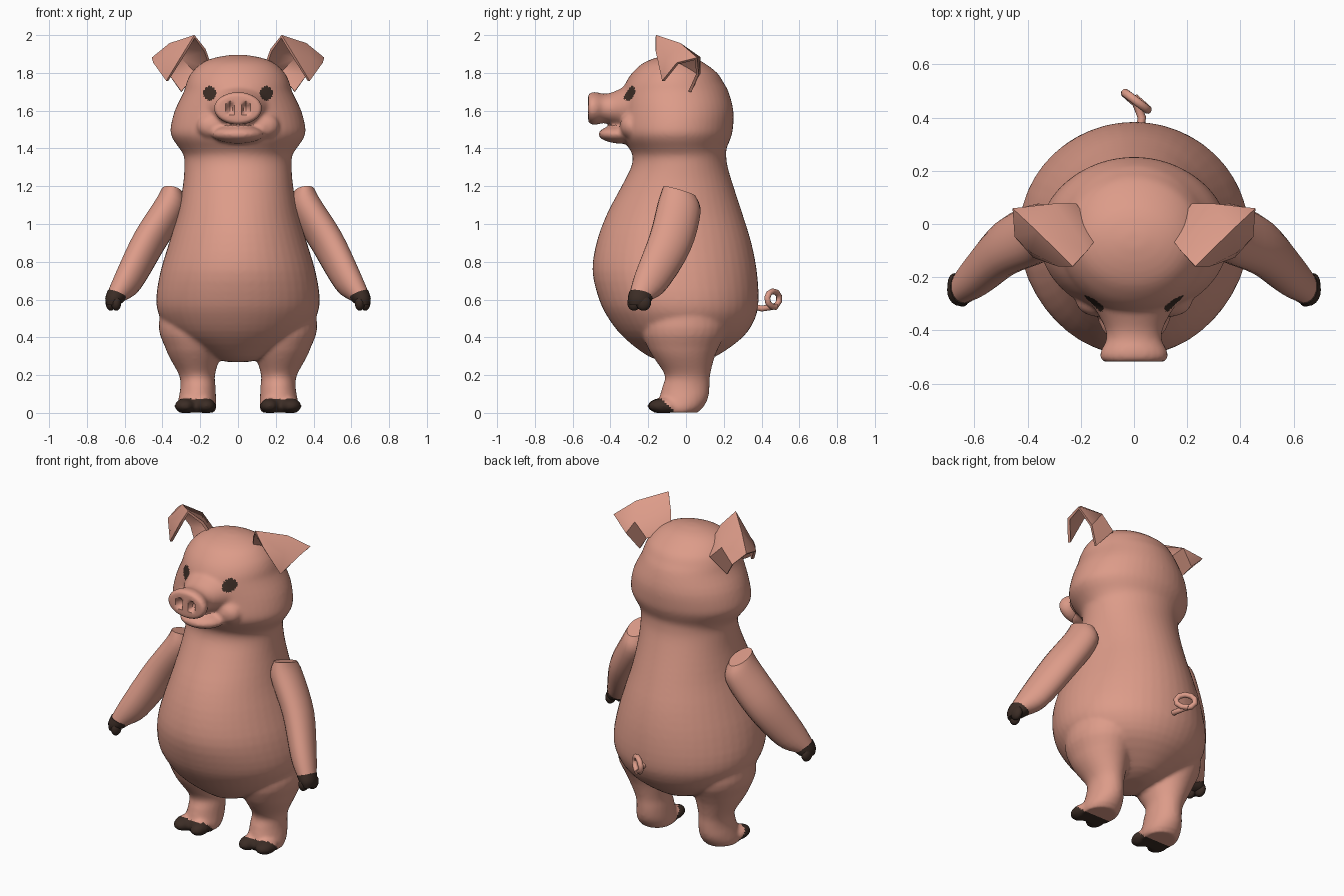
import bpy, bmesh, math
from mathutils import Vector, Matrix

if "Cube" in bpy.data.objects:
    bpy.data.objects.remove(bpy.data.objects["Cube"])


def material(name, color):
    m = bpy.data.materials.new(name)
    m.diffuse_color = (*color, 1)
    m.use_nodes = True
    m.node_tree.nodes["Principled BSDF"].inputs["Base Color"].default_value = m.diffuse_color
    return m


PINK = material("pink_skin", (0.72, 0.33, 0.25))
DARK = material("dark_brown", (0.045, 0.026, 0.019))


def finish(name, bm, mat):
    bmesh.ops.recalc_face_normals(bm, faces=bm.faces)
    me = bpy.data.meshes.new(name)
    bm.to_mesh(me)
    bm.free()
    me.materials.append(mat)
    ob = bpy.data.objects.new(name, me)
    bpy.context.collection.objects.link(ob)
    return ob


def spline(rows, sub):
    """Catmull-Rom interpolation of equal-length tuples."""
    out = []
    for i in range(len(rows) - 1):
        p0, p1, p2 = rows[max(i - 1, 0)], rows[i], rows[i + 1]
        p3 = rows[min(i + 2, len(rows) - 1)]
        for k in range(sub):
            t = k / sub
            out.append([0.5 * (2 * b + (c - a) * t + (2 * a - 5 * b + 4 * c - d) * t * t
                               + (3 * b - a - 3 * c + d) * t ** 3)
                        for a, b, c, d in zip(p0, p1, p2, p3)])
    out.append(list(rows[-1]))
    return out


def loft(name, rings, mat=PINK, n=28, sub=3):
    """Skin through elliptical rings given as centre + two axis vectors."""
    bm = bmesh.new()
    loops = []
    for r in spline(rings, sub):
        c, u, v = Vector(r[:3]), Vector(r[3:6]), Vector(r[6:9])
        loops.append([bm.verts.new(c + u * math.cos(2 * math.pi * i / n) + v * math.sin(2 * math.pi * i / n))
                      for i in range(n)])
    for a, b in zip(loops, loops[1:]):
        for i in range(n):
            j = (i + 1) % n
            bm.faces.new((a[i], a[j], b[j], b[i]))
    bm.faces.new(loops[0])
    bm.faces.new(loops[-1])
    return finish(name, bm, mat)


def flat_ring(x, y, z, rx, ry):
    return (x, y, z, rx, 0, 0, 0, ry, 0)


def balls(name, items, mat):
    """Ellipsoids given as (centre, radii)."""
    bm = bmesh.new()
    for c, r in items:
        bmesh.ops.create_uvsphere(bm, u_segments=20, v_segments=12, radius=1,
                                  matrix=Matrix.Translation(c) @ Matrix.Diagonal((*r, 1)))
    return finish(name, bm, mat)


def select(obs):
    bpy.ops.object.select_all(action='DESELECT')
    for o in obs:
        o.select_set(True)
    bpy.context.view_layer.objects.active = obs[0]


def mirror(ob):
    ob.modifiers.new("mirror", 'MIRROR').use_mirror_merge = False


# Torso and head: z, y centre, half width, half depth
trunk = [(0.27, -0.02, 0.06, 0.08), (0.30, -0.02, 0.15, 0.18), (0.4, -0.015, 0.33, 0.315),
         (0.5, -0.022, 0.41, 0.388), (0.6, -0.038, 0.433, 0.422), (0.75, -0.06, 0.41, 0.435),
         (0.9, -0.064, 0.365, 0.41), (1.05, -0.06, 0.32, 0.36), (1.2, -0.045, 0.292, 0.296),
         (1.3, -0.035, 0.284, 0.256), (1.36, -0.035, 0.287, 0.248), (1.40, -0.043, 0.31, 0.258),
         (1.45, -0.05, 0.345, 0.285), (1.5, -0.05, 0.358, 0.298), (1.6, -0.045, 0.335, 0.296),
         (1.7, -0.055, 0.287, 0.28), (1.75, -0.06, 0.272, 0.258), (1.8, -0.06, 0.247, 0.225),
         (1.85, -0.065, 0.195, 0.165), (1.88, -0.06, 0.125, 0.10), (1.895, -0.06, 0.04, 0.03)]
parts = [loft("pig_body", [flat_ring(0, y, z, rx, ry) for z, y, rx, ry in trunk], n=48)]

# Snout: y, z centre, half width, half height
snout = [(-0.22, 1.62, 0.19, 0.14), (-0.29, 1.62, 0.165, 0.125), (-0.35, 1.615, 0.13, 0.1),
         (-0.40, 1.612, 0.107, 0.082), (-0.44, 1.612, 0.106, 0.078), (-0.47, 1.612, 0.122, 0.086),
         (-0.50, 1.612, 0.13, 0.086), (-0.518, 1.612, 0.116, 0.074)]
parts.append(loft("snout", [(0, y, z, rx, 0, 0, 0, 0, rz) for y, z, rx, rz in snout]))
# Lower jaw and smile corners
parts.append(balls("jaw", [((0, -0.335, 1.475), (0.14, 0.13, 0.05)),
                           ((0.13, -0.29, 1.52), (0.09, 0.06, 0.07)),
                           ((-0.13, -0.29, 1.52), (0.09, 0.06, 0.07))], PINK))

# Hind legs with cloven feet
leg = [(0.22, 0, 0.62, 0.18, 0.2), (0.235, -0.01, 0.45, 0.185, 0.225), (0.235, -0.015, 0.35, 0.152, 0.19),
       (0.229, -0.01, 0.29, 0.132, 0.16), (0.217, 0.008, 0.2, 0.095, 0.12), (0.212, 0.0, 0.14, 0.093, 0.125),
       (0.215, -0.012, 0.08, 0.099, 0.13), (0.218, -0.03, 0.035, 0.104, 0.125), (0.22, -0.04, 0, 0.098, 0.105)]
for s in (1, -1):
    parts.append(loft("leg", [flat_ring(s * x, y, z, rx, ry) for x, y, z, rx, ry in leg]))
    parts.append(balls("toes", [((s * 0.167, -0.13, 0.036), (0.05, 0.075, 0.042)),
                                ((s * 0.28, -0.12, 0.036), (0.056, 0.08, 0.042))], PINK))

# Fuse the body into one soft skin
select(parts)
bpy.ops.object.join()
body = bpy.context.view_layer.objects.active
rm = body.modifiers.new("remesh", 'REMESH')
rm.mode = 'VOXEL'
rm.voxel_size = 0.012
sm = body.modifiers.new("smooth", 'SMOOTH')
sm.factor = 0.5
sm.iterations = 5
bpy.ops.object.convert(target='MESH')
body.name = "pig_body"
me = body.data
low = min(v.co.z for v in me.vertices)
for v in me.vertices:
    if v.co.z < 0.02:
        v.co.z = max(0, v.co.z - low - 0.002)
    # Nostrils
    d = ((abs(v.co.x) - 0.04) / 0.022) ** 2 + ((v.co.z - 1.61) / 0.032) ** 2
    if v.co.y < -0.47 and d < 1:
        v.co.y += 0.035 * (1 - d) ** 0.5

# Eyes and hind hooves by region
me.materials.clear()
me.materials.append(PINK)
me.materials.append(DARK)
for p in me.polygons:
    c = p.center
    eye = c.y < -0.15 and ((abs(c.x) - 0.15) / 0.033) ** 2 + ((c.z - 1.692) / 0.038) ** 2 < 1
    hoof = c.z < 0.075 and c.y < -0.055 - c.z
    p.material_index = 1 if eye or hoof else 0

# Arms
arm = loft("arm", [(0.35, -0.035, 1.175, 0.055, 0, 0.008, 0, 0.085, -0.025),
                   (0.36, -0.035, 1.09, 0.08, 0, 0.03, 0, 0.112, -0.03),
                   (0.475, -0.085, 0.9, 0.078, 0, 0.04, 0, 0.108, -0.04),
                   (0.582, -0.185, 0.7, 0.066, 0, 0.038, 0, 0.085, -0.035),
                   (0.645, -0.24, 0.615, 0.048, 0, 0.018, 0, 0.06, -0.012)], n=20, sub=4)
mirror(arm)

# Front hooves: dark cap and two toes
cap = loft("front_hoof", [(0.638, -0.236, 0.628, 0.052, 0, 0.02, 0, 0.064, -0.014),
                          (0.657, -0.248, 0.595, 0.046, 0, 0.01, 0, 0.06, -0.01),
                          (0.666, -0.254, 0.57, 0.03, 0, 0, 0, 0.045, 0)], DARK, n=20)
toes = balls("front_toes", [((0.645, -0.275, 0.583), (0.027, 0.036, 0.042)),
                            ((0.674, -0.225, 0.583), (0.027, 0.04, 0.042))], DARK)
mirror(cap)
mirror(toes)

# Folded ears: rows from root to crease to flap
rows = [[(0.14, -0.05, 1.82), (0.22, 0.07, 1.80), (0.30, 0.02, 1.70)],
        [(0.175, -0.10, 1.92), (0.30, 0.07, 1.88), (0.365, 0.06, 1.79)],
        [(0.23, -0.16, 1.993), (0.36, -0.03, 1.95), (0.453, 0.055, 1.875)],
        [(0.28, -0.155, 1.91), (0.385, -0.10, 1.87), (0.443, -0.045, 1.85)]]
bm = bmesh.new()
grid = [[bm.verts.new(p) for p in r] for r in rows]
tip = bm.verts.new((0.375, -0.12, 1.757))
for a, b in zip(grid, grid[1:]):
    for i in range(2):
        bm.faces.new((a[i], a[i + 1], b[i + 1], b[i]))
for i in range(2):
    bm.faces.new((grid[3][i], grid[3][i + 1], tip))
ear = finish("ear", bm, PINK)
so = ear.modifiers.new("thickness", 'SOLIDIFY')
so.thickness = 0.016
so.offset = 0
mirror(ear)

# Curly tail
path = [(0.02, 0.35, 0.565), (0.03, 0.40, 0.552)]
for k in range(11):
    a = -math.pi / 2 + k * math.radians(37)
    path.append((0.008 - 0.044 * math.cos(a), 0.455 + 0.036 * math.cos(a) + 0.0015 * k,
                 0.602 + 0.042 * math.sin(a)))
cu = bpy.data.curves.new("tail", 'CURVE')
cu.dimensions = '3D'
cu.bevel_depth = 0.016
cu.bevel_resolution = 3
cu.use_fill_caps = True
sp = cu.splines.new('POLY')
sp.points.add(len(path) - 1)
for q, p in zip(sp.points, path):
    q.co = (*p, 1)
cu.materials.append(PINK)
tail = bpy.data.objects.new("tail", cu)
bpy.context.collection.objects.link(tail)

# Apply modifiers and shade
obs = [body, arm, cap, toes, ear, tail]
select(obs)
bpy.ops.object.convert(target='MESH')
bpy.ops.object.shade_smooth_by_angle(angle=math.radians(45))
